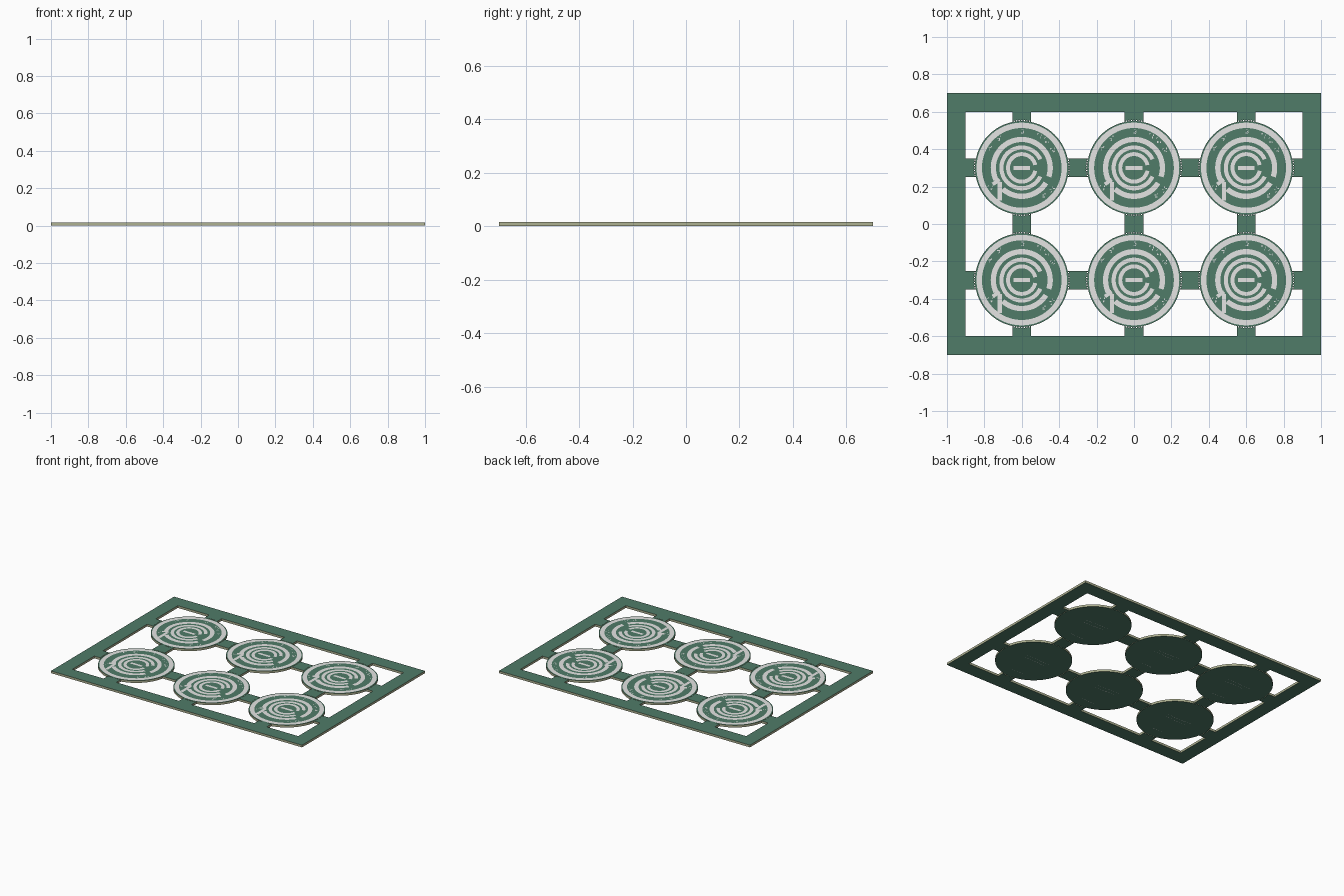
import bpy, bmesh, math, random
from mathutils import Vector, Matrix

if "Cube" in bpy.data.objects:
    bpy.data.objects.remove(bpy.data.objects["Cube"])

random.seed(4)
T = 0.016            # board thickness
R = 0.25             # round board radius
TAB = 0.05           # half width of the break-off tabs
XS, YS = (-0.6, 0.0, 0.6), (-0.3, 0.3)


def material(name, rgb):
    m = bpy.data.materials.new(name)
    m.diffuse_color = (*rgb, 1)
    m.use_nodes = True
    m.node_tree.nodes["Principled BSDF"].inputs["Base Color"].default_value = m.diffuse_color
    return m


core = material("tan board core", (0.43, 0.45, 0.29))
mask = material("green coating", (0.08, 0.20, 0.14))
ink = material("pale grey print", (0.78, 0.78, 0.77))

# ---- panel: flat outline with openings and perforations, extruded ----
curve = bpy.data.curves.new("panel", 'CURVE')
curve.dimensions = '2D'
curve.fill_mode = 'BOTH'
curve.extrude = T / 2


def loop(pts):
    s = curve.splines.new('POLY')
    s.points.add(len(pts) - 1)
    for p, (x, y) in zip(s.points, pts):
        p.co = (x, y, 0, 1)
    s.use_cyclic_u = True


def corner(cx, cy, sx, sy, flip):
    """Rounded bite taken from an opening by the board at cx, cy."""
    a = math.asin(TAB / R)
    n = 18
    angs = [a + (math.pi / 2 - 2 * a) * i / n for i in range(n + 1)]
    pts = [(cx + sx * R * math.cos(t), cy + sy * R * math.sin(t)) for t in angs]
    return pts[::-1] if flip else pts


loop([(-1, -0.7), (1, -0.7), (1, 0.7), (-1, 0.7)])
for i in range(4):
    for j in range(3):
        bx = (XS[i - 1] if i > 0 else None, XS[i] if i < 3 else None)
        by = (YS[j - 1] if j > 0 else None, YS[j] if j < 2 else None)
        ex = (-0.9 if bx[0] is None else bx[0] + TAB, 0.9 if bx[1] is None else bx[1] - TAB)
        ey = (-0.6 if by[0] is None else by[0] + TAB, 0.6 if by[1] is None else by[1] - TAB)
        pts = []
        for u, v in ((0, 0), (1, 0), (1, 1), (0, 1)):
            if bx[u] is None or by[v] is None:
                pts.append((ex[u], ey[v]))
            else:
                pts += corner(bx[u], by[v], 1 - 2 * u, 1 - 2 * v, u == v)
        loop(pts)

# perforations along each tab
for cx in XS:
    for cy in YS:
        for q in range(4):
            for k in range(-3, 4):
                a = q * math.pi / 2 + math.radians(3.1 * k)
                hx, hy = cx + 0.253 * math.cos(a), cy + 0.253 * math.sin(a)
                loop([(hx + 0.0035 * math.cos(t * math.pi / 4),
                       hy + 0.0035 * math.sin(t * math.pi / 4)) for t in range(8)])

tmp = bpy.data.objects.new("panel_outline", curve)
bpy.context.collection.objects.link(tmp)
bpy.context.view_layer.update()
me = bpy.data.meshes.new_from_object(tmp.evaluated_get(bpy.context.evaluated_depsgraph_get()))
bpy.data.objects.remove(tmp)
me.materials.clear()
me.materials.append(core)
me.materials.append(mask)
bm = bmesh.new()
bm.from_mesh(me)
bmesh.ops.translate(bm, verts=bm.verts, vec=(0, 0, T / 2))
bmesh.ops.remove_doubles(bm, verts=bm.verts, dist=1e-5)
bmesh.ops.recalc_face_normals(bm, faces=bm.faces)
bm.normal_update()
for f in bm.faces:                       # coated top and bottom, bare edges
    f.material_index = 1 if abs(f.normal.z) > 0.5 else 0
    f.smooth = False
bm.to_mesh(me)
bm.free()
panel = bpy.data.objects.new("panel", me)
bpy.context.collection.objects.link(panel)


# ---- printed marks: flat decals shared by the six boards ----
def arc(bm, r0, r1, a0, a1):
    n = max(4, int(abs(a1 - a0) / 5))
    prev = None
    for i in range(n + 1):
        t = math.radians(a0 + (a1 - a0) * i / n)
        d = Vector((math.cos(t), math.sin(t), 0))
        cur = bm.verts.new(d * r0), bm.verts.new(d * r1)
        if prev:
            bm.faces.new((prev[0], prev[1], cur[1], cur[0]))
        prev = cur


def bar(bm, x, y, w, h, deg=0):
    m = Matrix.Translation((x, y, 0)) @ Matrix.Rotation(math.radians(deg), 4, 'Z')
    bm.faces.new([bm.verts.new(m @ Vector((sx * w / 2, sy * h / 2, 0)))
                  for sx, sy in ((-1, -1), (1, -1), (1, 1), (-1, 1))])


def finish(bm, name, up):
    bmesh.ops.remove_doubles(bm, verts=bm.verts, dist=1e-5)
    bm.normal_update()
    bmesh.ops.reverse_faces(bm, faces=[f for f in bm.faces if f.normal.z * up < 0])
    mesh = bpy.data.meshes.new(name)
    bm.to_mesh(mesh)
    bm.free()
    mesh.materials.append(ink)
    return mesh


# top print: rim, broken rings, centre bar, lower-left lead, scattered ticks
bm = bmesh.new()
arc(bm, 0.213, 0.242, 0, 360)
arc(bm, 0.138, 0.166, -18, 205)
arc(bm, 0.138, 0.166, 228, 328)
arc(bm, 0.098, 0.120, 25, 335)
arc(bm, 0.063, 0.084, 12, 348)
bar(bm, 0, 0, 0.09, 0.02)
bar(bm, -0.118, -0.125, 0.022, 0.10)
bar(bm, -0.137, -0.075, 0.045, 0.02, 35)
for a in (90, 62, 48, 30, 150, 128, 212, 325, 310):
    for k in range(4):
        t = math.radians(a + random.uniform(-5, 5))
        r = random.uniform(0.185, 0.205)
        bar(bm, r * math.cos(t), r * math.sin(t), 0.009, 0.004, random.choice((0, 45, 90)))
top_print = finish(bm, "top_print", 1)

# underside print: rows of tiny dashes
bm = bmesh.new()
for y, x0, n in ((0.03, -0.10, 9), (0.0, -0.08, 8), (-0.17, -0.05, 5)):
    for k in range(n):
        bar(bm, x0 + 0.022 * k, y, random.uniform(0.006, 0.014), 0.003)
under_print = finish(bm, "under_print", -1)

LIFT = 0.0004
for i, cx in enumerate(XS):
    for j, cy in enumerate(YS):
        for mesh, z in ((top_print, T + LIFT), (under_print, -LIFT)):
            ob = bpy.data.objects.new(f"{mesh.name}_{i + 1}_{j + 1}", mesh)
            ob.location = (cx, cy, z)
            bpy.context.collection.objects.link(ob)

# rest the underside print on the ground
for ob in bpy.context.collection.objects:
    ob.location.z += LIFT
